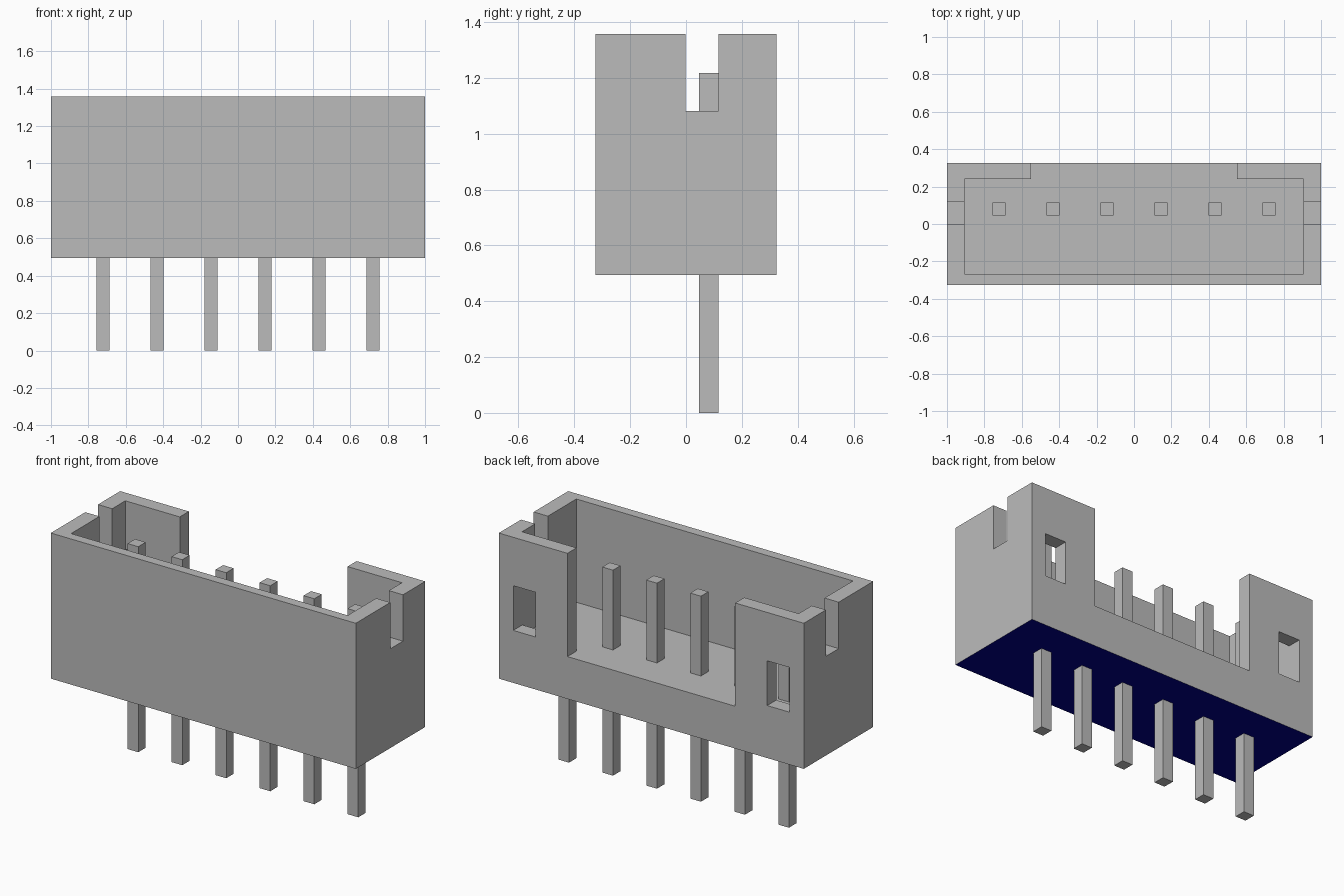
import bpy, bmesh

cube = bpy.data.objects.get("Cube")
if cube:
    bpy.data.objects.remove(cube, do_unlink=True)


def material(name, rgb):
    m = bpy.data.materials.new(name)
    m.use_nodes = True
    m.diffuse_color = (*rgb, 1)
    m.node_tree.nodes["Principled BSDF"].inputs["Base Color"].default_value = (*rgb, 1)
    return m


grey = material("light grey", (0.5, 0.5, 0.5))
navy = material("navy blue", (0.0, 0.0, 0.25))


def prism(name, outline, z0, z1):
    """Extrude a plan outline from z0 up to z1."""
    bm = bmesh.new()
    base = bm.faces.new([bm.verts.new((x, y, z0)) for x, y in outline])
    top = bmesh.ops.extrude_face_region(bm, geom=[base])["geom"]
    for v in top:
        if isinstance(v, bmesh.types.BMVert):
            v.co.z = z1
    bmesh.ops.recalc_face_normals(bm, faces=bm.faces[:])
    mesh = bpy.data.meshes.new(name)
    bm.to_mesh(mesh)
    bm.free()
    ob = bpy.data.objects.new(name, mesh)
    bpy.context.scene.collection.objects.link(ob)
    return ob


def box(name, x0, x1, y0, y1, z0, z1):
    return prism(name, [(x0, y0), (x1, y0), (x1, y1), (x0, y1)], z0, z1)


BOTTOM, TOP, FLOOR = 0.494, 1.357, 0.745
housing = box("housing", -1, 1, -0.325, 0.325, BOTTOM, TOP)

# Cavity and rear opening share one T-shaped cutter
half = [(0.907, -0.268), (0.907, 0.24), (0.55, 0.24), (0.55, 0.5)]
cutters = [prism("cavity_cutter", half + [(-x, y) for x, y in reversed(half)], FLOOR, 1.6)]

# Side notches and rear windows, one of each per side
for s in (-1, 1):
    x0, x1 = sorted((s * 0.8, s * 1.2))
    cutters.append(box("notch_cutter", x0, x1, -0.002, 0.117, 1.082, 1.6))
    x0, x1 = sorted((s * 0.76, s * 0.905))
    cutters.append(box("window_cutter", x0, x1, 0.15, 0.5, 0.805, 1.07))

for c in cutters:
    c.hide_render = True
    mod = housing.modifiers.new(c.name, 'BOOLEAN')
    mod.operation, mod.solver, mod.object = 'DIFFERENCE', 'EXACT', c

# Bake the cuts and drop the cutters
bpy.context.view_layer.update()
graph = bpy.context.evaluated_depsgraph_get()
baked = bpy.data.meshes.new_from_object(housing.evaluated_get(graph))
housing.modifiers.clear()
housing.data = baked
for c in cutters:
    bpy.data.objects.remove(c, do_unlink=True)

# Grey housing with a navy underside
baked.materials.clear()
baked.materials.append(grey)
baked.materials.append(navy)
for f in baked.polygons:
    f.material_index = 1 if f.normal.z < -0.9 and f.center.z < BOTTOM + 0.01 else 0

# Row of six square pins passing through the floor
for i in range(6):
    x = (i - 2.5) * 0.2885
    pin = box(f"pin_{i + 1}", x - 0.035, x + 0.035, 0.046, 0.116, 0, 1.218)
    pin.data.materials.append(grey)
